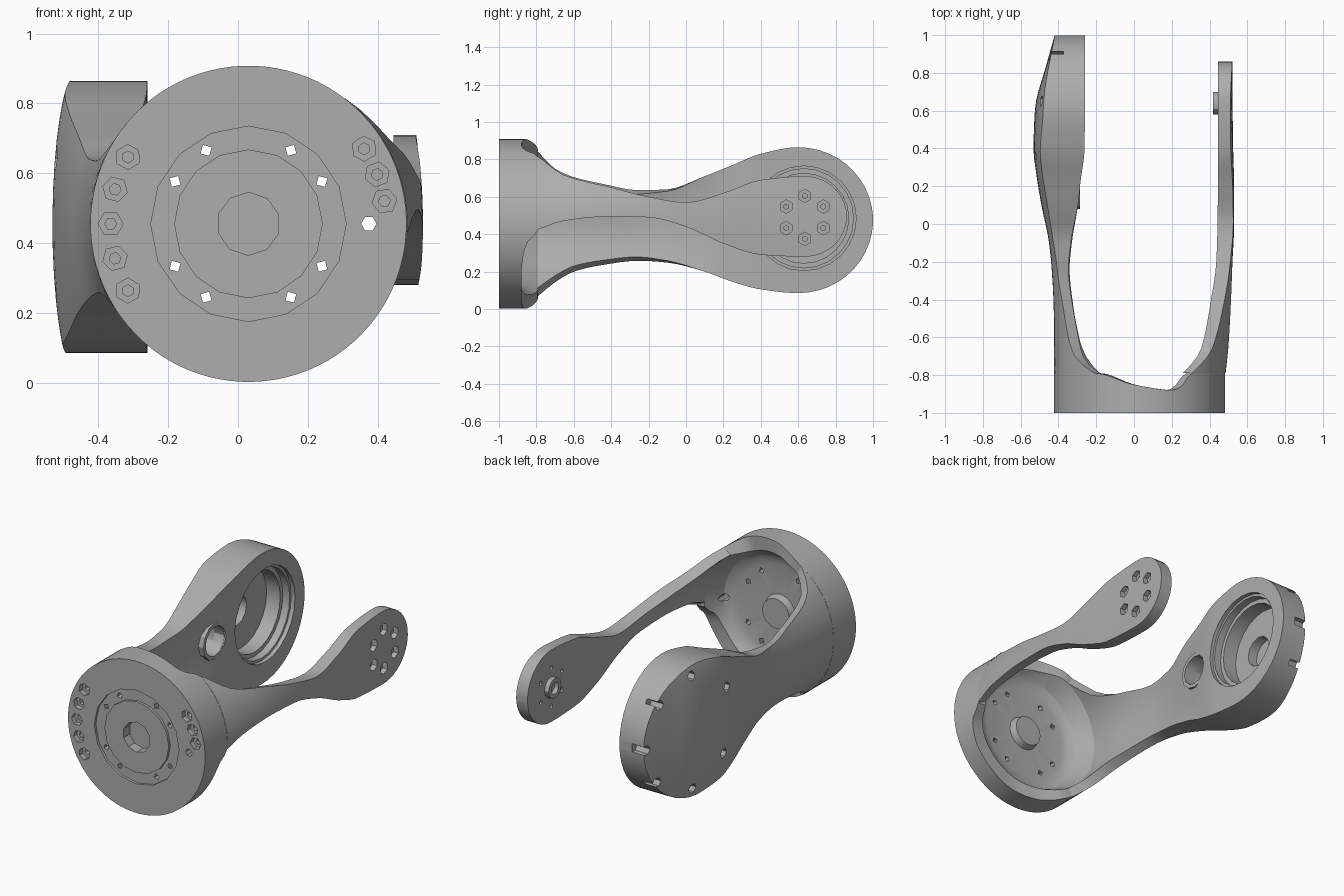
import bpy, bmesh, math

cube = bpy.data.objects.get("Cube")
if cube:
    bpy.data.objects.remove(cube, do_unlink=True)

grey = bpy.data.materials.new("plain grey")
grey.use_nodes = True
grey.diffuse_color = (0.42, 0.42, 0.42, 1)
grey.node_tree.nodes["Principled BSDF"].inputs["Base Color"].default_value = (0.42, 0.42, 0.42, 1)

CX, CZ, R_OUT, R_IN = 0.03, 0.455, 0.453, 0.40


def skin(bm, rings, closed=False):
    """Join rings of points into a solid, capped unless it closes on itself."""
    rows = [[bm.verts.new(p) for p in ring] for ring in rings]
    pairs = list(zip(rows, rows[1:]))
    if closed:
        pairs.append((rows[-1], rows[0]))
    else:
        bm.faces.new(rows[0])
        bm.faces.new(rows[-1])
    for a, b in pairs:
        for i in range(len(a)):
            j = (i + 1) % len(a)
            bm.faces.new((a[i], a[j], b[j], b[i]))


def lathe(bm, axis, a, z, profile, sides, closed=False, turn=0.0):
    """Spin (position, radius) pairs around an x or y axis through (a, z)."""
    rings = []
    for t, r in profile:
        ring = []
        for i in range(sides):
            w = math.tau * i / sides + turn
            u, v = a + r * math.cos(w), z + r * math.sin(w)
            ring.append((t, u, v) if axis == "x" else (u, t, v))
        rings.append(ring)
    skin(bm, rings, closed)


def finish(bm, name):
    bmesh.ops.recalc_face_normals(bm, faces=bm.faces)
    mesh = bpy.data.meshes.new(name)
    bm.to_mesh(mesh)
    bm.free()
    mesh.materials.append(grey)
    obj = bpy.data.objects.new(name, mesh)
    bpy.context.collection.objects.link(obj)
    return obj


def activate(obj):
    for o in bpy.context.selected_objects:
        o.select_set(False)
    obj.select_set(True)
    bpy.context.view_layer.objects.active = obj


def cut(obj, bm):
    """Subtract a group of separate cutters from a part."""
    cutter = finish(bm, "cutter")
    cutter.hide_render = True
    mod = obj.modifiers.new("cut", "BOOLEAN")
    mod.operation, mod.solver, mod.object = "DIFFERENCE", "EXACT", cutter
    activate(obj)
    bpy.ops.object.modifier_apply(modifier=mod.name)
    bpy.data.objects.remove(cutter, do_unlink=True)


def smooth(obj):
    activate(obj)
    bpy.ops.object.shade_smooth_by_angle(angle=math.radians(30))


def sample(table, y):
    """Smooth monotone interpolation of a table on its first column."""
    k = 0
    while k < len(table) - 2 and y > table[k + 1][0]:
        k += 1

    def slope(i, c):
        return (table[i + 1][c] - table[i][c]) / (table[i + 1][0] - table[i][0])

    def tangent(i, c):
        if i == 0 or i == len(table) - 1:
            return slope(min(i, len(table) - 2), c)
        p, q = slope(i - 1, c), slope(i, c)
        return 2 * p * q / (p + q) if p * q > 0 else 0

    h = table[k + 1][0] - table[k][0]
    t = (y - table[k][0]) / h
    return [(1 + 2 * t) * (1 - t) ** 2 * table[k][c] + t * t * (3 - 2 * t) * table[k + 1][c]
            + h * t * (1 - t) * ((1 - t) * tangent(k, c) - t * tangent(k + 1, c))
            for c in range(1, len(table[0]))]


def arm(name, table, side, end_y, end_r):
    """Loft a curved shell from the base rim to a round end."""
    start = table[0][0]
    ys = [start + (end_y - start) * i / 32 for i in range(32)]
    ys += [end_y + end_r * math.sin(math.radians(a)) for a in range(0, 87, 8)]
    ys.append(end_y + end_r * math.sin(math.radians(86)))
    rings = []
    for y in ys:
        lo, hi, xo, xi, so, si, edge = sample(table, y)
        mid, half = (lo + hi) / 2, (hi - lo) / 2
        if y > end_y:
            half *= math.sqrt(max(0, 1 - ((y - end_y) / end_r) ** 2))
        ring = []
        for x, bend, r, h, order in ((xo, so, R_OUT, half, 1), (xi, si, R_IN, half - edge, -1)):
            for i in range(15):
                z = mid + order * h * math.sin(math.pi * (i / 14 - 0.5))
                sag = r - math.sqrt(max(0, r * r - (z - CZ) ** 2))
                ring.append((x - side * bend * sag, y, z))
        rings.append(ring)
    bm = bmesh.new()
    skin(bm, rings)
    return finish(bm, name)


# Base cup: the rim height follows the angle, rising into the two arms
RIM_TOP, RIM_LOW = -.79, -.88
rim = [(-180, RIM_TOP), (-121, RIM_TOP), (-94, -.85), (-66, RIM_LOW), (-35, RIM_LOW),
       (-21, -.868), (-13, -.85), (-4, RIM_TOP), (53, RIM_TOP), (60, -.855),
       (67, RIM_LOW), (94, -.85), (121, RIM_TOP), (180, RIM_TOP)]
rows = [[] for _ in range(8)]
for i in range(90):
    deg = -180 + 4 * i
    w = math.radians(deg)
    top = sample(rim, deg)[0]
    lip = .37 + (R_IN - .37) * (top - RIM_LOW) / (RIM_TOP - RIM_LOW)
    for row, (y, r) in zip(rows, ((-1, R_OUT), (top, R_OUT), (top, lip), (-.9, .35),
                                  (-.92, .32), (-.93, .275), (-.93, .1), (-.89, .088))):
        row.append((CX + r * math.cos(w), y, CZ + r * math.sin(w)))
bm = bmesh.new()
skin(bm, rows)
base = finish(bm, "base_cup")

# Ring groove, blind centre hole and bolt pockets in the base
bm = bmesh.new()
lathe(bm, "y", CX, CZ, [(-1.02, .213), (-1.02, .28), (-.985, .28), (-.985, .213)], 16, True)
lathe(bm, "y", CX, CZ, [(-1.02, .09), (-.94, .09)], 10, turn=0.3)
for deg in (151, 165.5, 180, 194.5, 209, 33, 21, 9.5):
    w = math.radians(deg)
    lathe(bm, "y", CX + .395 * math.cos(w), CZ + .395 * math.sin(w),
          [(-1.02, .036), (-.97, .036), (-.97, .017), (-.945, .017)], 6, turn=w)
lathe(bm, "y", .375, CZ, [(-1.02, .022), (-.85, .022)], 6)
cut(base, bm)

# Eight through holes inside the groove
bm = bmesh.new()
for quarter in range(4):
    for deg in (30, 60):
        w = math.radians(quarter * 90 + deg)
        lathe(bm, "y", CX + .243 * math.cos(w), CZ + .243 * math.sin(w),
              [(-1.02, .018), (-.9, .018)], 4, turn=w)
cut(base, bm)
smooth(base)

# Thick arm stations: y, low z, high z, outer x, inner x, outer bend, inner bend, rim
thick = [
    (RIM_TOP, .07, .84, -.423, -.37, 1, 1, .045),
    (-.7, .143, .75, -.423, -.365, 1, 1, .035),
    (-.6, .2, .705, -.423, -.36, 1, 1, .03),
    (-.45, .235, .67, -.425, -.365, .95, .9, .025),
    (-.25, .258, .635, -.435, -.37, .8, .7, .02),
    (-.1, .248, .64, -.45, -.355, .6, .5, .01),
    (.1, .2, .71, -.49, -.315, .4, .2, 0),
    (.25, .145, .77, -.515, -.28, .25, 0, 0),
    (.4, .105, .83, -.532, -.262, .18, 0, 0),
    (.6, .085, .865, -.525, -.26, .17, 0, 0),
    (.85, .085, .865, -.462, -.26, .1, 0, 0),
    (1, .085, .865, -.42, -.26, .1, 0, 0),
]
thick_arm = arm("thick_arm", thick, -1, .6, .4)

# Stepped motor pocket, cable hole and outer bolt pockets
bm = bmesh.new()
lathe(bm, "x", .63, .485, [(-.2, .28), (-.285, .28), (-.285, .265), (-.33, .265),
                           (-.33, .24), (-.42, .24)], 24)
lathe(bm, "x", .19, .49, [(-.2, .09), (-.42, .09)], 12)
for deg in (0, 45, 90, 150, 220, 270, 320):
    w = math.radians(deg)
    y = .65 + .335 * math.cos(w)
    lathe(bm, "x", y, .475 + .335 * math.sin(w),
          [(-.62, .029), (sample(thick, y)[2] + .08, .029)], 6)
cut(thick_arm, bm)

# Blind shaft hole in the pocket floor
bm = bmesh.new()
lathe(bm, "x", .59, .485, [(-.4, .09), (-.48, .09)], 12)
cut(thick_arm, bm)
smooth(thick_arm)

# Thin arm stations, same columns
thin = [
    (RIM_TOP, .425, .815, .485, .43, 1, 1, .03),
    (-.65, .472, .715, .5, .435, 1, 1, .025),
    (-.4, .495, .65, .515, .44, .8, .8, .02),
    (-.2, .49, .6, .522, .445, .5, .4, .01),
    (0, .44, .57, .53, .445, .3, .2, .005),
    (.2, .35, .62, .53, .445, .25, 0, 0),
    (.4, .29, .69, .525, .445, .2, 0, 0),
    (.63, .28, .71, .522, .445, .15, 0, 0),
    (.9, .28, .71, .52, .445, .05, 0, 0),
]
thin_arm = arm("thin_arm", thin, 1, .635, .225)

# Six counterbored bolt holes in the thin arm's end
bm = bmesh.new()
for i in range(6):
    w = math.radians(30 + 60 * i)
    lathe(bm, "x", .635 + .115 * math.cos(w), .49 + .115 * math.sin(w),
          [(.6, .036), (.49, .036), (.49, .014), (.4, .014)], 6, turn=w)
cut(thin_arm, bm)
smooth(thin_arm)

# Raised rings: pivot boss and cable hole lip
for name, y, z, x0, x1, r_out, r_in, sides in (
        ("pivot_boss", .64, .49, .418, .45, .06, .035, 12),
        ("cable_hole_lip", .19, .49, -.35, -.285, .11, .088, 12)):
    bm = bmesh.new()
    lathe(bm, "x", y, z, [(x0, r_in), (x0, r_out), (x1, r_out), (x1, r_in)], sides, True)
    smooth(finish(bm, name))
